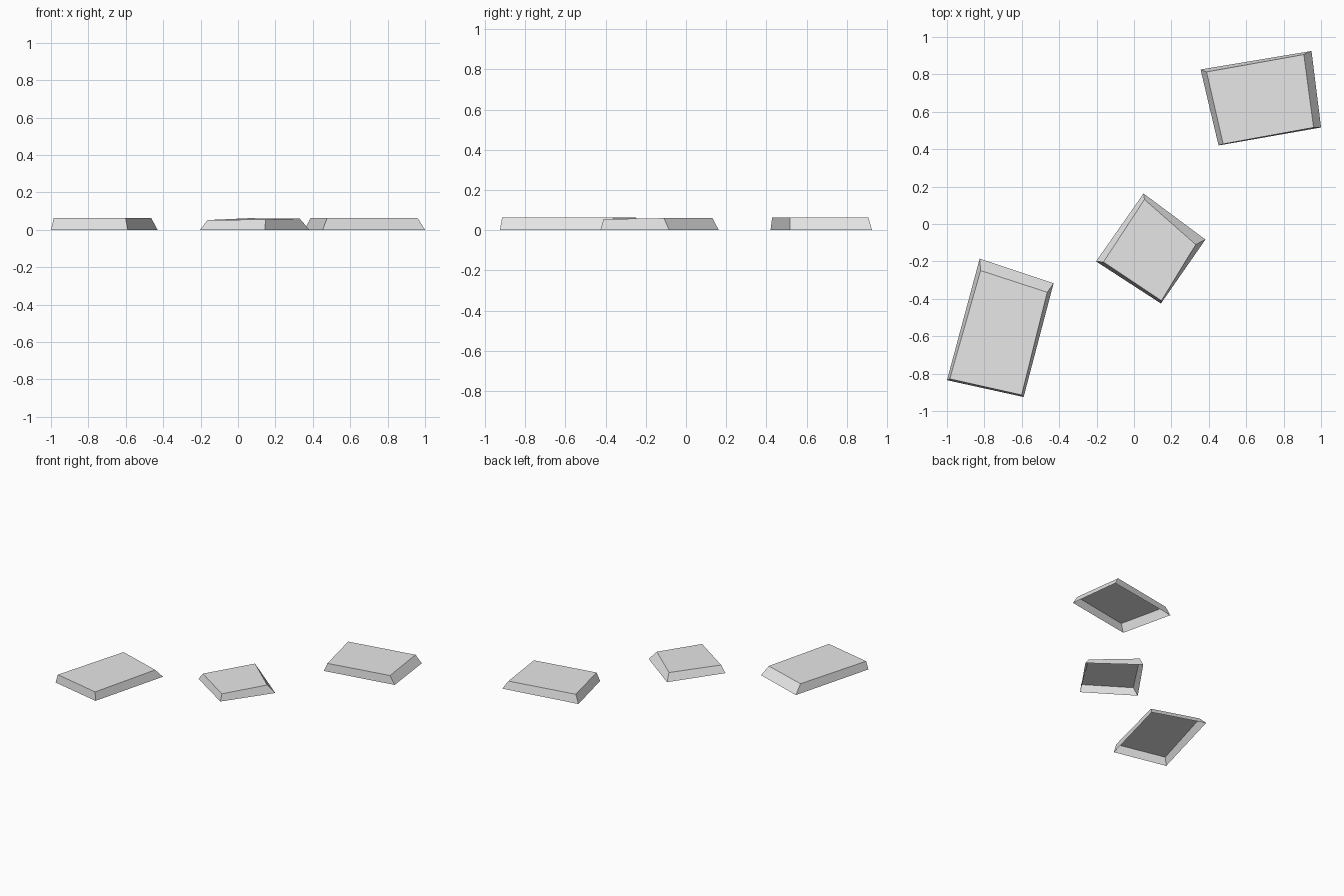
import bpy
import bmesh

cube = bpy.data.objects.get("Cube")
if cube:
    bpy.data.objects.remove(cube, do_unlink=True)

# Single pale stone colour
stone = bpy.data.materials.new("pale_grey_stone")
stone.use_nodes = True
colour = (0.8, 0.8, 0.8, 1.0)
stone.diffuse_color = colour
stone.node_tree.nodes["Principled BSDF"].inputs["Base Color"].default_value = colour


def slab(name, base, top, heights):
    """Open-bottomed slab with sloping sides; corners run anticlockwise."""
    bm = bmesh.new()
    low = [bm.verts.new((x, y, 0)) for x, y in base]
    high = [bm.verts.new((x, y, z)) for (x, y), z in zip(top, heights)]
    bm.faces.new(high)
    count = len(low)
    for i in range(count):
        j = (i + 1) % count
        bm.faces.new((low[i], low[j], high[j], high[i]))
    mesh = bpy.data.meshes.new(name)
    bm.to_mesh(mesh)
    bm.free()
    mesh.materials.append(stone)
    obj = bpy.data.objects.new(name, mesh)
    bpy.context.collection.objects.link(obj)
    return obj


flat = [0.063] * 4

# Long slab at the front right
slab("front_slab",
     [(-1.0, -0.835), (-0.59, -0.925), (-0.43, -0.317), (-0.825, -0.185)],
     [(-0.985, -0.828), (-0.601, -0.914), (-0.464, -0.365), (-0.82, -0.249)],
     flat)

# Small, slightly tilted slab in the middle
slab("middle_slab",
     [(-0.203, -0.2), (0.144, -0.425), (0.382, -0.083), (0.051, 0.163)],
     [(-0.163, -0.203), (0.147, -0.41), (0.33, -0.11), (0.056, 0.131)],
     [0.052, 0.055, 0.06, 0.062])

# Wide slab at the back left
slab("back_slab",
     [(0.452, 0.42), (1.0, 0.516), (0.949, 0.925), (0.356, 0.826)],
     [(0.477, 0.428), (0.96, 0.516), (0.908, 0.906), (0.388, 0.813)],
     flat)
